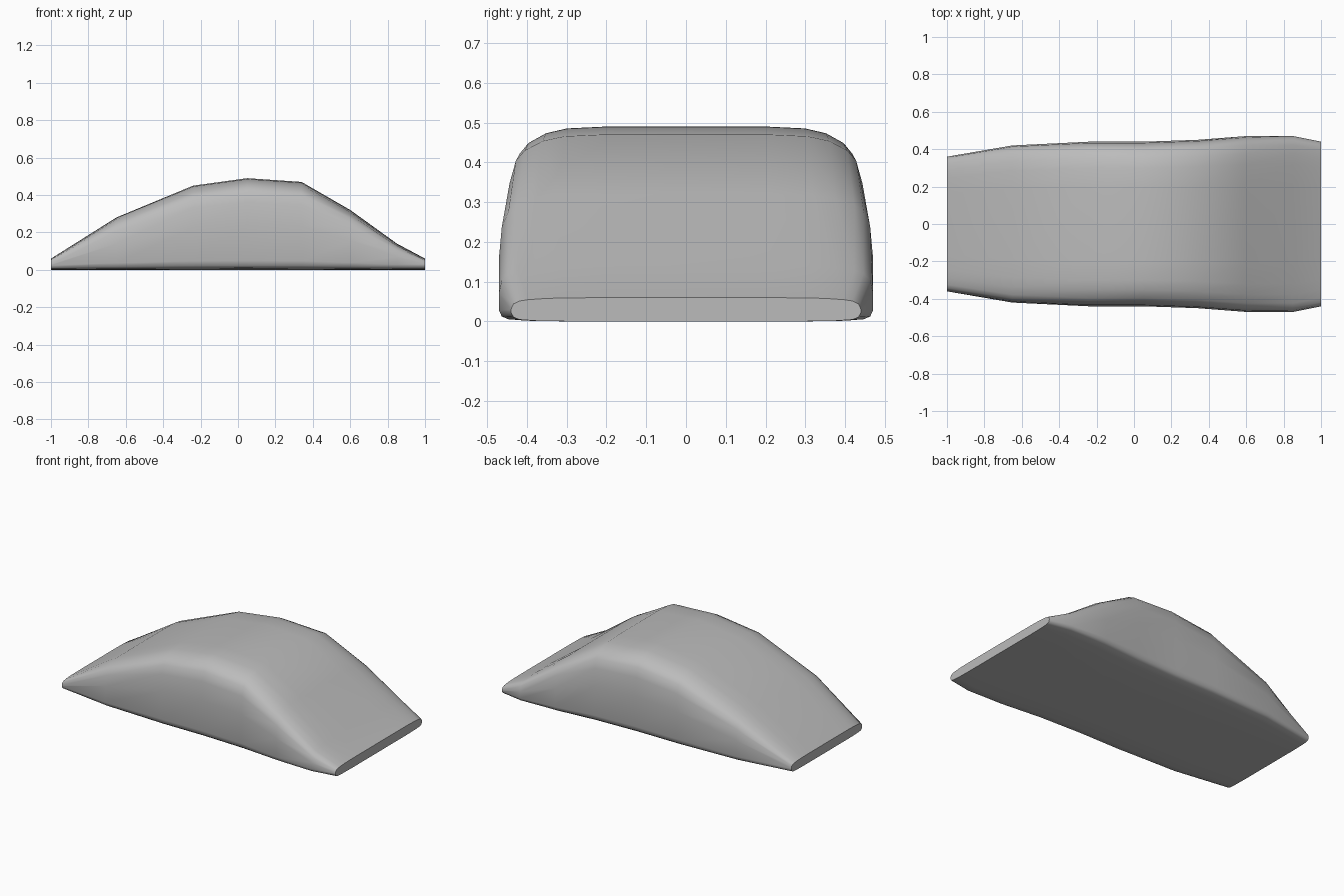
import bpy
import bmesh
import math

cube = bpy.data.objects.get("Cube")
if cube:
    bpy.data.objects.remove(cube, do_unlink=True)

# Single plain grey
grey = bpy.data.materials.new("plain grey")
grey.use_nodes = True
colour = (0.5, 0.5, 0.5, 1)
grey.diffuse_color = colour
grey.node_tree.nodes["Principled BSDF"].inputs["Base Color"].default_value = colour

# Stations along the body: x, half width, height
STATIONS = [(-1, .36, .06), (-.65, .42, .28), (-.24, .44, .45), (.05, .44, .49),
            (.34, .45, .47), (.6, .47, .32), (.85, .47, .14), (1, .44, .06)]
# Upper corner as fractions of half width and height, lower corner of the rounding depth
UPPER = [(.45, 1), (.68, .99), (.8, .965), (.9, .915), (.95, .86), (.985, .74), (1, .5)]
LOWER = [(1, 1), (.985, .45), (.95, .2), (.85, .07), (.6, 0)]


def section(half_width, height):
    """Closed rounded outline, symmetric about y = 0."""
    depth = .02 + .06 * height
    side = [(half_width * y, height * z) for y, z in UPPER]
    side += [(half_width * y, depth * z) for y, z in LOWER]
    return side + [(-y, z) for y, z in reversed(side)]


# Lofted shell with flat end caps
bm = bmesh.new()
rings = [[bm.verts.new((x, y, z)) for y, z in section(w, h)] for x, w, h in STATIONS]
count = len(rings[0])
for a, b in zip(rings, rings[1:]):
    for i in range(count):
        j = (i + 1) % count
        bm.faces.new((a[i], a[j], b[j], b[i]))
bm.faces.new(rings[0])
bm.faces.new(rings[-1])
bmesh.ops.recalc_face_normals(bm, faces=bm.faces)

mesh = bpy.data.meshes.new("arched_body")
bm.to_mesh(mesh)
bm.free()
mesh.materials.append(grey)
body = bpy.data.objects.new("arched_body", mesh)
bpy.context.collection.objects.link(body)

# Smooth shell, crisp end caps
bpy.ops.object.select_all(action="DESELECT")
bpy.context.view_layer.objects.active = body
body.select_set(True)
bpy.ops.object.shade_smooth_by_angle(angle=math.radians(50))
